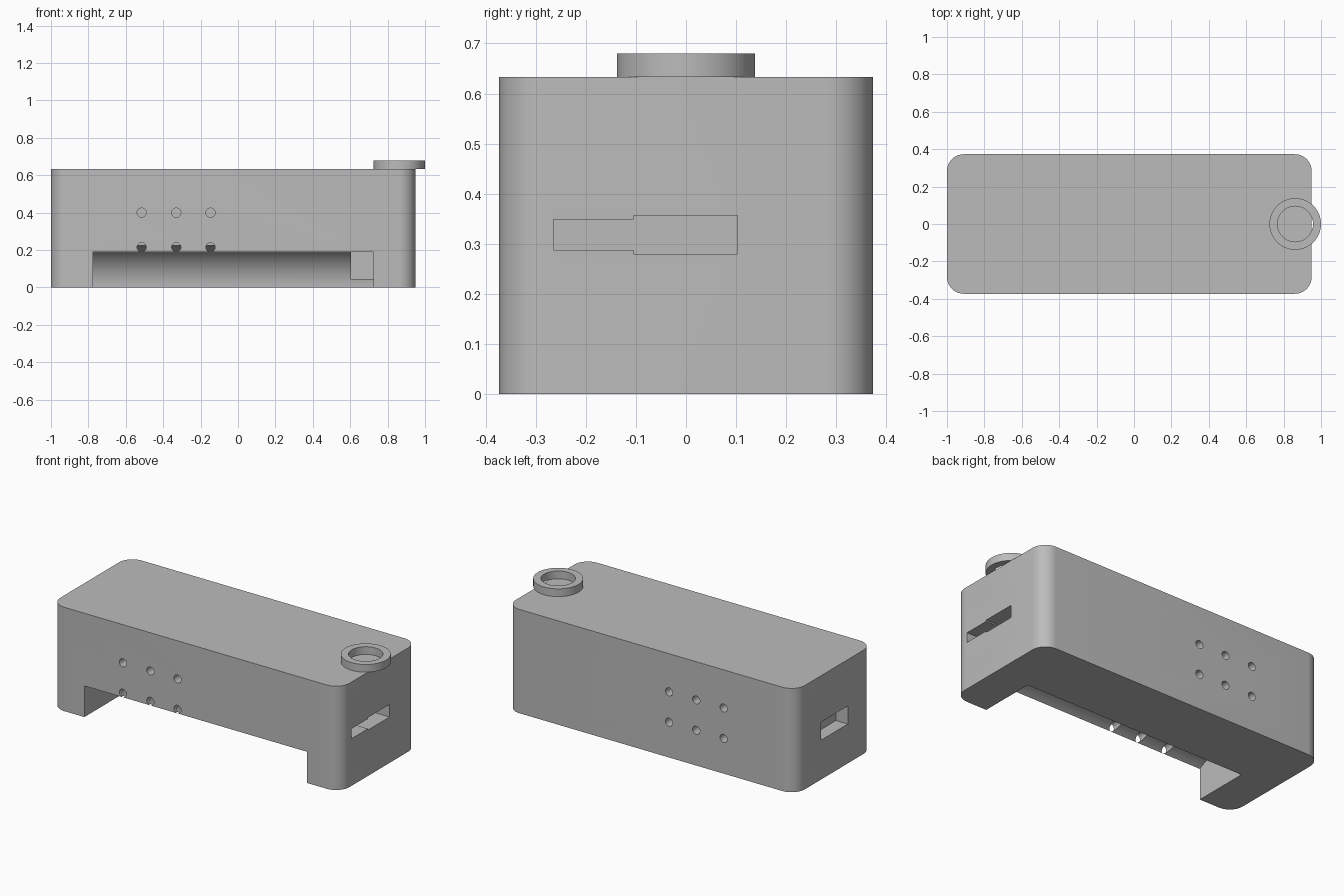
import bpy, bmesh, math
from mathutils import Matrix, Vector

cube = bpy.data.objects.get("Cube")
if cube:
    bpy.data.objects.remove(cube, do_unlink=True)

# One grey plastic for everything
grey = bpy.data.materials.new("grey_plastic")
grey.use_nodes = True
grey.diffuse_color = (0.5, 0.5, 0.5, 1)
grey.node_tree.nodes["Principled BSDF"].inputs["Base Color"].default_value = (0.5, 0.5, 0.5, 1)


def finish(bm, name):
    bmesh.ops.recalc_face_normals(bm, faces=bm.faces)
    mesh = bpy.data.meshes.new(name)
    bm.to_mesh(mesh)
    bm.free()
    mesh.materials.append(grey)
    obj = bpy.data.objects.new(name, mesh)
    bpy.context.collection.objects.link(obj)
    return obj


def box(name, lo, hi, corner=0):
    lo, hi = Vector(lo), Vector(hi)
    bm = bmesh.new()
    bmesh.ops.create_cube(bm, size=1)
    for v in bm.verts:
        v.co = (lo + hi) / 2 + v.co * (hi - lo)
    if corner:
        upright = [e for e in bm.edges
                   if abs(e.verts[0].co.z - e.verts[1].co.z) > 0.01]
        bmesh.ops.bevel(bm, geom=upright, offset=corner, segments=10,
                        profile=0.5, affect='EDGES')
    return finish(bm, name)


def cylinder(name, centre, radius, length, axis, sides=32):
    turn = {'X': Matrix.Rotation(math.pi / 2, 4, 'Y'),
            'Y': Matrix.Rotation(math.pi / 2, 4, 'X'),
            'Z': Matrix.Identity(4)}[axis]
    bm = bmesh.new()
    bmesh.ops.create_cone(bm, cap_ends=True, segments=sides, radius1=radius,
                          radius2=radius, depth=length,
                          matrix=Matrix.Translation(centre) @ turn)
    return finish(bm, name)


def cut(target, cutter):
    cutter.hide_render = True
    bpy.context.view_layer.objects.active = target
    mod = target.modifiers.new("cut", 'BOOLEAN')
    mod.operation = 'DIFFERENCE'
    mod.solver = 'EXACT'
    mod.object = cutter
    bpy.ops.object.modifier_apply(modifier=mod.name)
    bpy.data.objects.remove(cutter, do_unlink=True)


def smooth(obj):
    bpy.ops.object.select_all(action='DESELECT')
    obj.select_set(True)
    bpy.context.view_layer.objects.active = obj
    bpy.ops.object.shade_smooth_by_angle(angle=math.radians(30))


# Main case with rounded upright corners
case = box("case", (-1, -0.373, 0), (0.95, 0.373, 0.633), corner=0.09)

# Round trough open to the front and underside
cut(case, cylinder("trough", (-0.025, -0.251, 0), 0.226, 1.5, 'X', 96))

# Side pocket at the end of the trough
cut(case, box("trough_pocket", (0.605, -0.25, 0.045), (0.725, 0.1, 0.19)))

# Socket openings in both ends
cut(case, box("socket_wide", (0.8, -0.105, 0.28), (1.1, 0.103, 0.356)))
cut(case, box("socket_narrow", (0.8, -0.265, 0.288), (1.1, -0.1, 0.348)))
cut(case, box("end_socket", (-1.1, -0.13, 0.24), (-0.92, 0.13, 0.35)))

# Vent holes, two rows of three on the front and back
for side in (-1, 1):
    for z in (0.215, 0.4):
        for x in (-0.515, -0.33, -0.147):
            cut(case, cylinder("vent", (x, side * 0.373, z), 0.0245, 0.2, 'Y'))
smooth(case)

# Raised ring overhanging one end of the top
ring = cylinder("top_ring", (0.862, 0, 0.6565), 0.138, 0.047, 'Z', 64)
cut(ring, cylinder("ring_hole", (0.862, 0, 0.6565), 0.095, 0.2, 'Z', 64))
smooth(ring)
